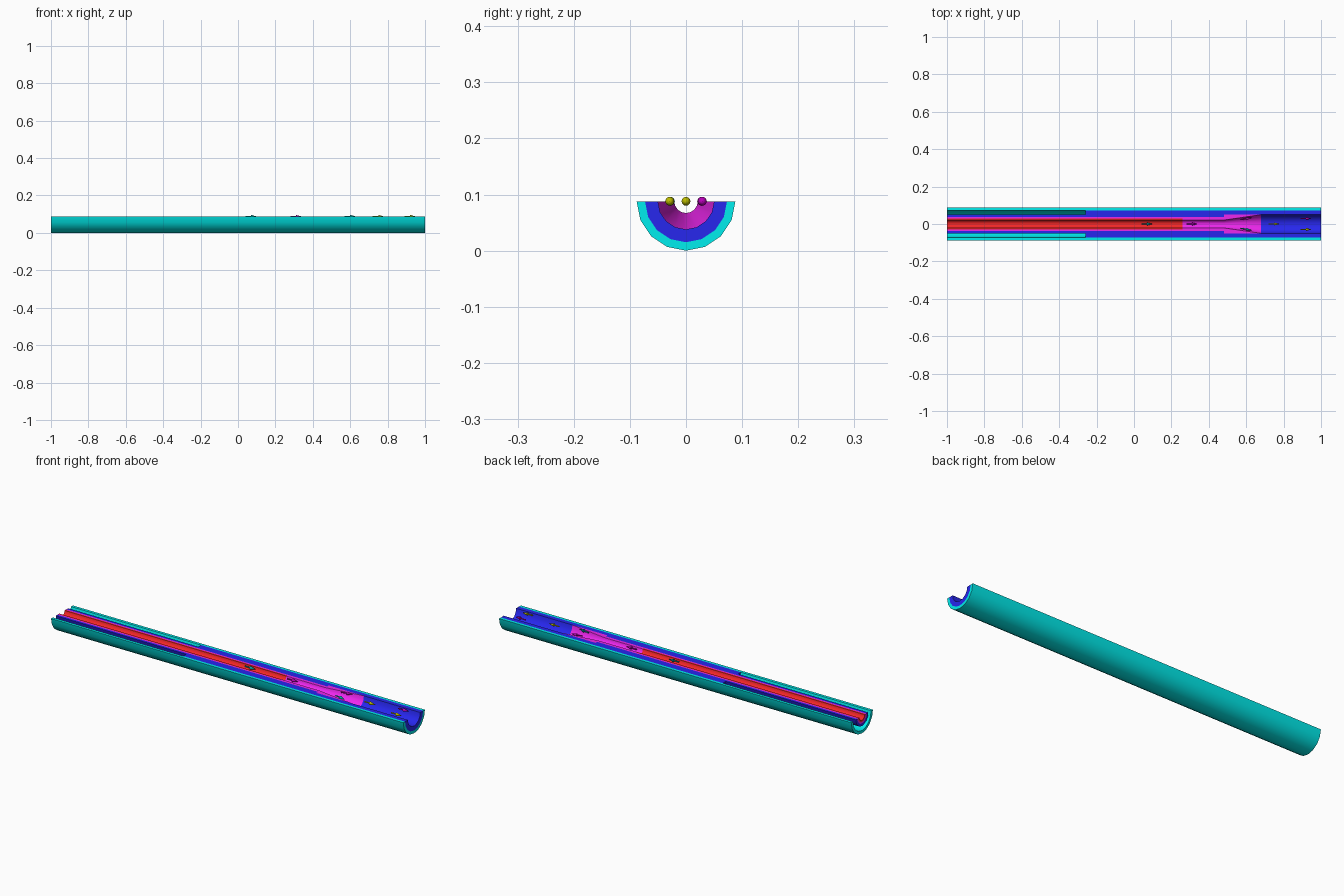
import bpy, bmesh, math
from mathutils import Matrix, Vector

if "Cube" in bpy.data.objects:
    bpy.data.objects.remove(bpy.data.objects["Cube"])

AXIS_Z = 0.088   # height of the cut plane and tube axis
SIDES = 8        # segments in each half turn


def material(name, rgb):
    m = bpy.data.materials.new(name)
    m.diffuse_color = (*rgb, 1)
    m.use_nodes = True
    m.node_tree.nodes["Principled BSDF"].inputs["Base Color"].default_value = m.diffuse_color
    return m


cyan = material("cyan", (0.0, 0.85, 0.85))
blue = material("blue", (0.02, 0.02, 0.85))
magenta = material("magenta", (0.85, 0.02, 0.85))
red = material("red", (0.9, 0.02, 0.02))
olive = material("olive", (0.5, 0.5, 0.0))
teal = material("teal", (0.0, 0.4, 0.4))
purple = material("purple", (0.5, 0.0, 0.5))


def finish(bm, name, mat):
    bmesh.ops.recalc_face_normals(bm, faces=bm.faces[:])
    mesh = bpy.data.meshes.new(name)
    bm.to_mesh(mesh)
    bm.free()
    ob = bpy.data.objects.new(name, mesh)
    bpy.context.collection.objects.link(ob)
    mesh.materials.append(mat)
    bpy.ops.object.select_all(action='DESELECT')
    ob.select_set(True)
    bpy.context.view_layer.objects.active = ob
    bpy.ops.object.shade_smooth_by_angle(angle=math.radians(35))
    return ob


def half_tube(name, profile, mat):
    """Sweep a closed (x, radius) profile through the lower half turn."""
    bm = bmesh.new()
    rings = []
    for i in range(SIDES + 1):
        a = math.pi + math.pi * i / SIDES
        rings.append([bm.verts.new((x, r * math.cos(a), AXIS_Z + r * math.sin(a)))
                      for x, r in profile])
    n = len(profile)
    for p, q in zip(rings, rings[1:]):
        for j in range(n):
            k = (j + 1) % n
            bm.faces.new((p[j], p[k], q[k], q[j]))
    bm.faces.new(rings[0])
    bm.faces.new(rings[-1])
    return finish(bm, name, mat)


def arrow(name, x, y, angle, mat):
    """Thin shaft with a cone head, lying in the cut plane."""
    bm = bmesh.new()
    turn = Matrix.Rotation(math.radians(90), 4, 'Y')
    for r1, r2, length, start in ((0.003, 0.003, 0.03, -0.03), (0.008, 0.0, 0.03, 0.0)):
        bmesh.ops.create_cone(bm, cap_ends=True, segments=12, radius1=r1, radius2=r2,
                              depth=length,
                              matrix=Matrix.Translation((start + length / 2, 0, 0)) @ turn)
    ob = finish(bm, name, mat)
    ob.location = Vector((x, y, AXIS_Z))
    ob.rotation_euler.z = math.radians(angle)


# Outer casing
half_tube("outer_casing", [(-1, 0.073), (1, 0.073), (1, 0.088), (-1, 0.088)], cyan)

# Stepped sleeve: narrow at the left, leaving an open annular groove
half_tube("stepped_sleeve", [(-1, 0.037), (0.48, 0.037), (0.48, 0.05), (1, 0.05),
                             (1, 0.073), (-0.26, 0.073), (-0.26, 0.05), (-1, 0.05)], blue)

# Nozzle lining with a flared mouth
half_tube("flared_nozzle", [(-1, 0.029), (0.26, 0.029), (0.26, 0.021), (0.48, 0.021),
                            (0.68, 0.05), (0.48, 0.05), (0.48, 0.037), (-1, 0.037)], magenta)

# Inner feed tube
half_tube("inner_tube", [(-1, 0.021), (0.26, 0.021), (0.26, 0.029), (-1, 0.029)], red)

# Flow direction arrows
for i, (x, y, angle, mat) in enumerate([
        (0.07, 0, 0, teal), (0.31, 0, 0, purple),
        (0.60, -0.028, -10, teal), (0.60, 0.028, 10, purple),
        (0.75, 0, 0, olive),
        (0.92, -0.029, 0, olive), (0.92, 0.029, 0, purple)]):
    arrow(f"flow_arrow_{i + 1}", x, y, angle, mat)
